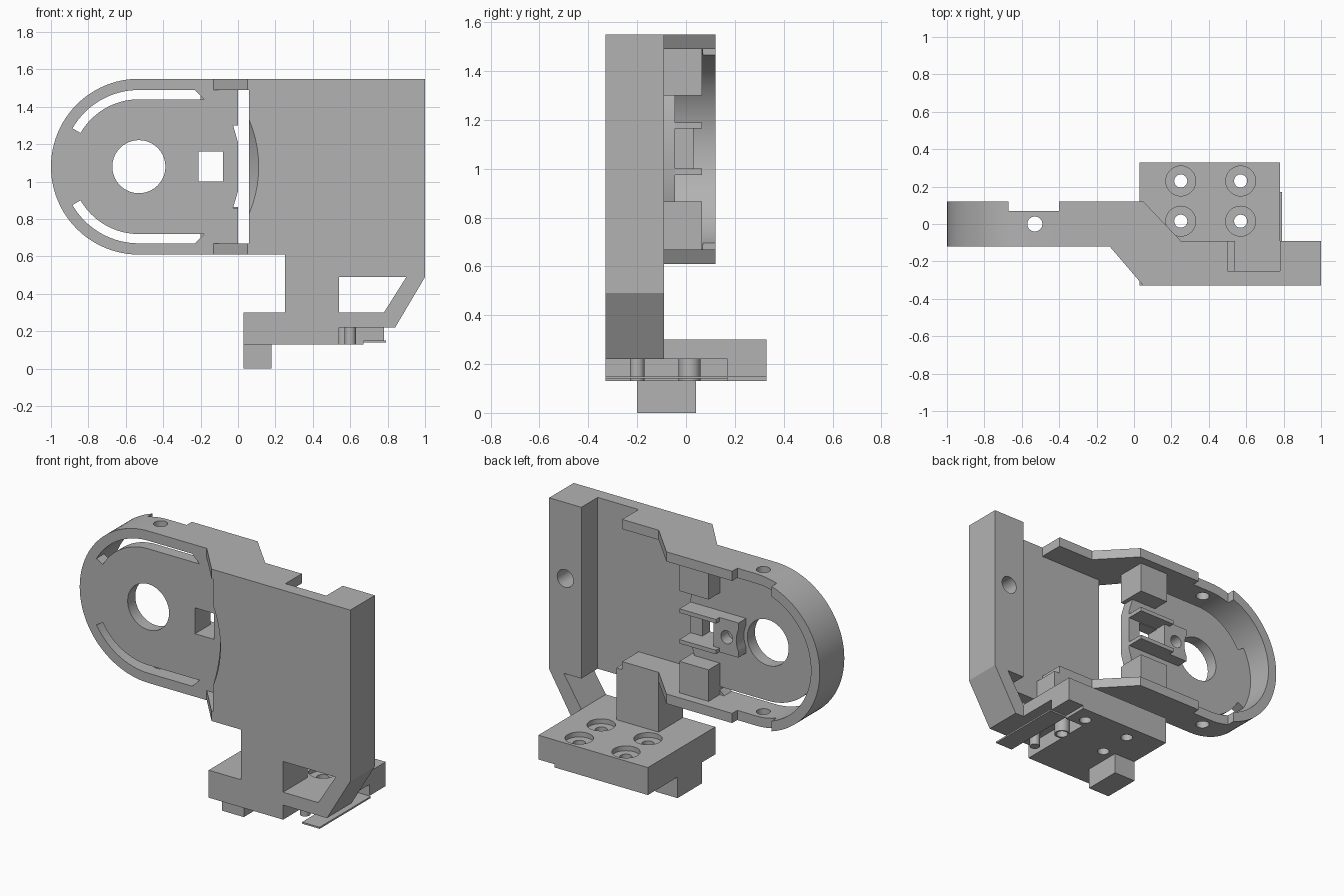
import bpy, bmesh
from math import sin, cos, radians

cube = bpy.data.objects.get("Cube")
if cube:
    bpy.data.objects.remove(cube)

grey = bpy.data.materials.new("plain grey")
grey.use_nodes = True
grey.diffuse_color = (0.45, 0.45, 0.45, 1)
grey.node_tree.nodes["Principled BSDF"].inputs["Base Color"].default_value = (0.45, 0.45, 0.45, 1)

CX, CZ = -0.53, 1.08          # centre of the round housing
FRONT, BACK = -0.33, -0.09    # depth of the main frame
LOW, HIGH = 0.61, 1.55        # height of the main frame
WALL = 0.06
parts = []


def arc(x, z, r, start, end, steps=24):
    angles = [radians(start + (end - start) * i / steps) for i in range(steps + 1)]
    return [(x + r * cos(a), z + r * sin(a)) for a in angles]


def circle(x, z, r):
    return arc(x, z, r, 0, 360, 40)[:-1]


def prism(name, pts, axis, a, b, scale=None):
    """Extrude an outline along y (x, z points) or z (x, y points); scale tapers the far end."""
    bm = bmesh.new()

    def ring(d, s):
        out = []
        for u, v in pts:
            if s:
                u, v = CX + (u - CX) * s, CZ + (v - CZ) * s
            out.append(bm.verts.new((u, d, v) if axis == "y" else (u, v, d)))
        return out

    lower, upper = ring(a, None), ring(b, scale)
    bm.faces.new(lower)
    bm.faces.new(upper[::-1])
    for i in range(len(pts)):
        j = (i + 1) % len(pts)
        bm.faces.new((lower[j], lower[i], upper[i], upper[j]))
    bmesh.ops.recalc_face_normals(bm, faces=bm.faces)
    mesh = bpy.data.meshes.new(name)
    bm.to_mesh(mesh)
    bm.free()
    mesh.materials.append(grey)
    obj = bpy.data.objects.new(name, mesh)
    bpy.context.collection.objects.link(obj)
    parts.append(obj)
    return obj


def box(name, x0, x1, y0, y1, z0, z1):
    return prism(name, [(x0, y0), (x1, y0), (x1, y1), (x0, y1)], "z", z0, z1)


def cut(obj, *cutters):
    for tool in cutters:
        mod = obj.modifiers.new("cut", "BOOLEAN")
        mod.operation, mod.solver, mod.object = "DIFFERENCE", "EXACT", tool
    bpy.context.view_layer.update()
    result = bpy.data.meshes.new_from_object(obj.evaluated_get(bpy.context.evaluated_depsgraph_get()))
    obj.modifiers.clear()
    obj.data = result
    for tool in cutters:
        parts.remove(tool)
        bpy.data.objects.remove(tool)


def flip(pts):
    return [(x, 2 * CZ - z) for x, z in pts]


# Curved rim of the round housing, with a shallow notch and screw holes
outer, inner = 0.47, 0.41
rim = prism("housing_rim", [(-0.4, HIGH)] + arc(CX, CZ, outer, 90, 270, 48) + [(-0.4, LOW), (-0.4, LOW + WALL)]
            + arc(CX, CZ, inner, 270, 90, 48) + [(-0.4, HIGH - WALL)], "y", -0.12, 0.12)
cut(rim, box("notch", -0.67, -0.3, 0.07, 0.3, 0, 2),
    prism("screw_hole", circle(CX, 0, 0.04), "z", 0, 2))

# Top and bottom walls that step from the housing to the front plate
outline = [(-0.4, -0.12), (-0.13, -0.12), (0.05, FRONT), (0.5, FRONT), (0.5, BACK),
           (0.25, BACK), (0.05, 0.12), (-0.4, 0.12)]
prism("top_wall", outline, "z", HIGH - WALL, HIGH)
prism("bottom_wall", outline, "z", LOW, LOW + WALL)

# Round face plate with centre hole, square opening and curved air slots
edge = [(0, CZ - inner), (0, CZ - 0.22), (-0.026, CZ - 0.22), (0, CZ - 0.13)]
face = prism("face_plate", arc(CX, CZ, inner + 0.002, 90, 270, 48) + edge + flip(edge)[::-1],
             "y", -0.12, -0.045)
slot = arc(CX, CZ, inner, 150, 90) + [(-0.23, CZ + inner), (-0.18, CZ + 0.36)] + arc(CX, CZ, 0.36, 90, 150)
cut(face, prism("centre_hole", circle(CX, CZ, 0.142), "y", -0.3, 0.1),
    box("square_opening", -0.21, -0.08, -0.3, 0.1, 1.0, 1.16),
    prism("upper_slot", slot, "y", -0.3, 0.1),
    prism("lower_slot", flip(slot), "y", -0.3, 0.1))

# Inner blocks, ribs and lug on the back of the face plate
for name, z0, z1 in (("upper", 1.3, 1.49), ("lower", 0.67, 0.865)):
    box(name + "_block", -0.2, 0, -0.1, 0.065, z0, z1)
for name, z0 in (("upper", 1.165), ("lower", 0.975)):
    box(name + "_rib", -0.25, 0, -0.1, 0.065, z0, z0 + 0.025)
lug = box("lug", -0.38, -0.21, -0.05, 0.03, 0.975, 1.19)
cut(lug, prism("lug_hole", circle(-0.3, CZ, 0.04), "y", -0.04, 0.1),
    prism("lug_scoop", circle(CX, CZ, 0.165), "y", -0.2, 0.1))

# Front plate with a tapered round recess on its open edge
plate = prism("front_plate", [(0.05, LOW), (0.26, LOW), (0.26, 0.49), (0.8, 0.49), (0.8, HIGH), (0.05, HIGH)],
              "y", FRONT, -0.25)
cut(plate, box("side_opening", -0.2, 0.06, -0.5, 0, LOW + WALL, HIGH - WALL),
    prism("round_recess", arc(CX, CZ, 0.655, 0, 360, 80)[:-1], "y", FRONT - 0.02, -0.24, 0.88))

# Side column with a blind hole
column = box("side_column", 0.78, 1, FRONT, BACK, 0.49, HIGH)
cut(column, prism("blind_hole", circle(0.89, CZ, 0.055), "y", -0.22, 0))

# Neck and slanted brace leading to the base
box("neck", 0.25, 0.54, FRONT, BACK, 0.3, LOW + 0.01)
prism("slanted_brace", [(0.76, 0.22), (0.84, 0.22), (1, 0.49), (0.9, 0.49), (0.78, 0.3), (0.76, 0.3)],
      "y", FRONT, BACK)


# Base slab with underside relief and four counterbored holes
def screw_holes():
    tools = []
    for x in (0.25, 0.57):
        for y in (0.015, 0.23):
            tools.append(prism("hole", circle(x, y, 0.035), "z", 0, 0.5))
            tools.append(prism("counterbore", circle(x, y, 0.08), "z", 0.27, 0.298 + 0.1))
    return tools


base = box("base_slab", 0.03, 0.78, FRONT, 0.33, 0.13, 0.3)
cut(base, box("relief", 0.54, 1, -0.5, 0.17, 0, 0.22),
    box("edge_relief", 0.67, 1, -0.5, 0.5, 0, 0.15), *screw_holes())

# Foot, thin strip and small posts below the base
box("foot", 0.03, 0.18, -0.2, 0.04, 0, 0.13)
box("thin_strip", 0.67, 0.79, FRONT, 0.17, 0.14, 0.15)
post = prism("hollow_post", circle(0.57, 0.015, 0.045), "z", 0.13, 0.22)
cut(post, prism("post_hole", circle(0.57, 0.015, 0.035), "z", 0, 0.5))
prism("solid_post", circle(0.6, -0.2, 0.03), "z", 0.13, 0.22)

# Smooth the curved surfaces and keep the edges sharp
bpy.ops.object.select_all(action="DESELECT")
for obj in parts:
    obj.select_set(True)
bpy.context.view_layer.objects.active = parts[0]
bpy.ops.object.shade_smooth_by_angle(angle=radians(30))
